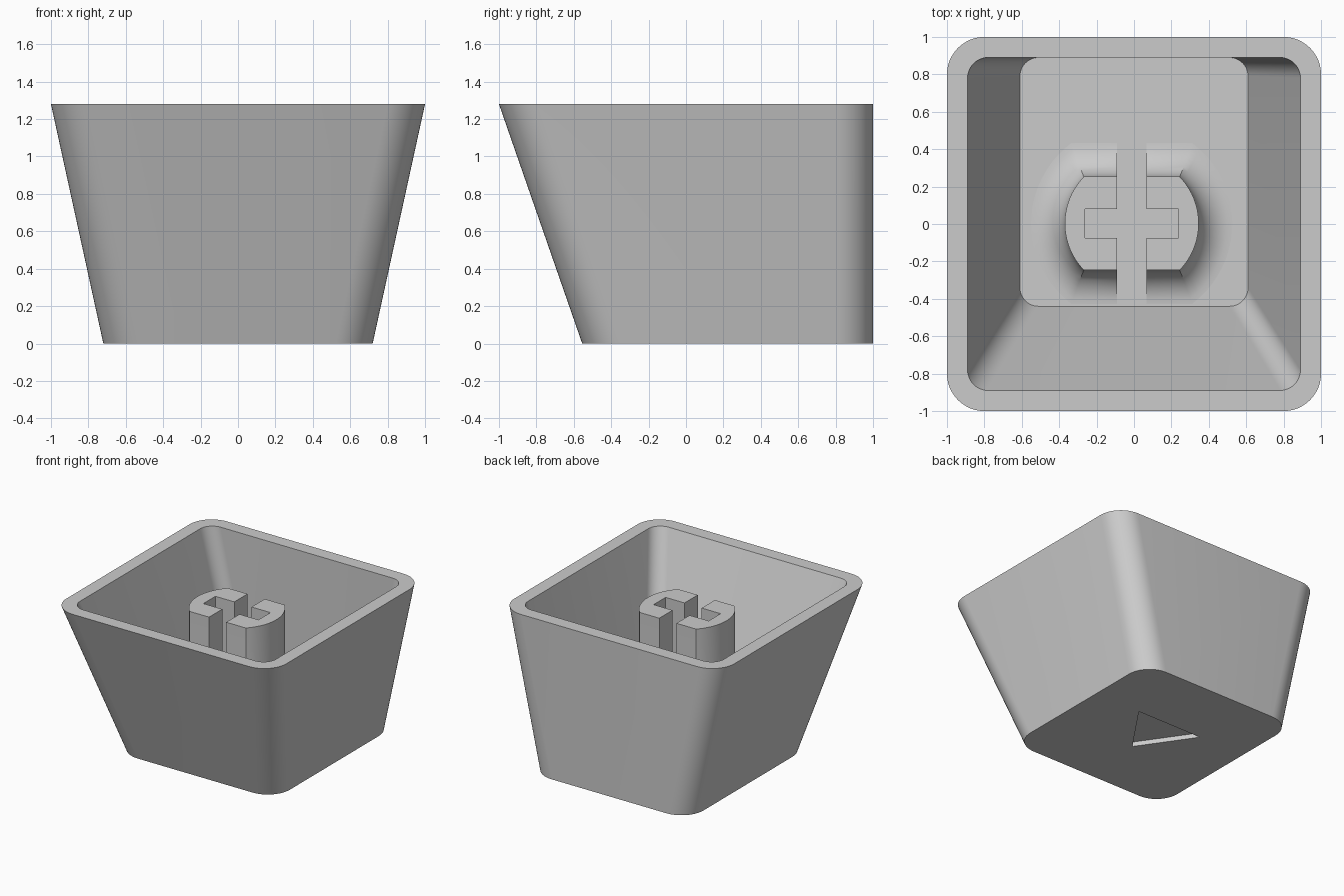
import bpy, bmesh, math

if "Cube" in bpy.data.objects:
    bpy.data.objects.remove(bpy.data.objects["Cube"])

GREY = (0.6, 0.6, 0.6, 1)
plastic = bpy.data.materials.new("grey plastic")
plastic.use_nodes = True
plastic.diffuse_color = GREY
plastic.node_tree.nodes["Principled BSDF"].inputs["Base Color"].default_value = GREY

HEIGHT, FLOOR, STEM_TOP = 1.28, 0.12, 1.16
STEM_X, STEM_Y = -0.012, 0.003


def rounded_rect(half_x, y0, y1, r, z, steps=12):
    """Ring of points around a rectangle with round corners."""
    corners = ((half_x - r, y1 - r), (r - half_x, y1 - r),
               (r - half_x, y0 + r), (half_x - r, y0 + r))
    ring = []
    for quarter, (cx, cy) in enumerate(corners):
        for i in range(steps + 1):
            a = math.pi / 2 * (quarter + i / steps)
            ring.append((cx + r * math.cos(a), cy + r * math.sin(a), z))
    return ring


def stem_ring(grow, z, steps=20):
    """Circle with two flattened sides, offset outwards by grow."""
    r, flat = 0.358 + grow, 0.25 + grow
    limit = math.asin(flat / r)
    ring = []
    for side in (0, math.pi):
        for i in range(steps + 1):
            a = side - limit + 2 * limit * i / steps
            ring.append((STEM_X + r * math.cos(a), STEM_Y + r * math.sin(a), z))
    return ring


def loft(name, rings):
    """Skin a closed solid through a list of equal rings."""
    bm = bmesh.new()
    loops = [[bm.verts.new(p) for p in ring] for ring in rings]
    n = len(loops[0])
    for low, high in zip(loops, loops[1:]):
        for i in range(n):
            j = (i + 1) % n
            bm.faces.new((low[i], low[j], high[j], high[i]))
    bm.faces.new(loops[0][::-1])
    bm.faces.new(loops[-1])
    bmesh.ops.recalc_face_normals(bm, faces=bm.faces)
    mesh = bpy.data.meshes.new(name)
    bm.to_mesh(mesh)
    bm.free()
    mesh.materials.append(plastic)
    obj = bpy.data.objects.new(name, mesh)
    bpy.context.collection.objects.link(obj)
    return obj


def prism(name, outline, z0, z1):
    return loft(name, [[(x, y, z) for x, y in outline] for z in (z0, z1)])


def select_only(obj):
    bpy.ops.object.select_all(action='DESELECT')
    obj.select_set(True)
    bpy.context.view_layer.objects.active = obj


def cut(obj, cutter):
    """Subtract the cutter, then discard it."""
    cutter.hide_render = True
    mod = obj.modifiers.new("cut", 'BOOLEAN')
    mod.operation = 'DIFFERENCE'
    mod.solver = 'EXACT'
    mod.object = cutter
    select_only(obj)
    bpy.ops.object.modifier_apply(modifier=mod.name)
    bpy.data.objects.remove(cutter)


# Hollow tapered shell with an upright back wall
shell = loft("shell", [
    rounded_rect(0.72, -0.555, 1, 0.2, 0),
    rounded_rect(1, -1, 1, 0.2, HEIGHT),
    rounded_rect(0.89, -0.89, 0.89, 0.11, HEIGHT),
    rounded_rect(0.61, -0.44, 0.89, 0.1, FLOOR),
])

# Shallow triangular recess in the underside
cut(shell, prism("recess_cutter", [(0.3, 0.415), (-0.3, 0.415), (0, -0.02)], -0.1, 0.038))

# Stem with a curved fillet where it meets the floor
FILLET = 0.18
rings = [stem_ring(FILLET, FLOOR - 0.04)]
for step in range(11):
    a = math.pi / 2 * step / 10
    rings.append(stem_ring(FILLET * (1 - math.sin(a)), FLOOR + FILLET * (1 - math.cos(a))))
rings.append(stem_ring(0, STEM_TOP))
stem = loft("stem", rings)

# Cross-shaped slot, open at the stem's front and back
ARM, LONG, SLOT = 0.25, 0.7, 0.078
cross = [(SLOT, -LONG), (SLOT, -SLOT), (ARM, -SLOT), (ARM, SLOT), (SLOT, SLOT), (SLOT, LONG)]
cross += [(-x, -y) for x, y in cross]
cut(stem, prism("slot_cutter", [(STEM_X + x, STEM_Y + y) for x, y in cross], 0, 1.5))

for part in (shell, stem):
    select_only(part)
    bpy.ops.object.shade_smooth_by_angle(angle=math.radians(30))
